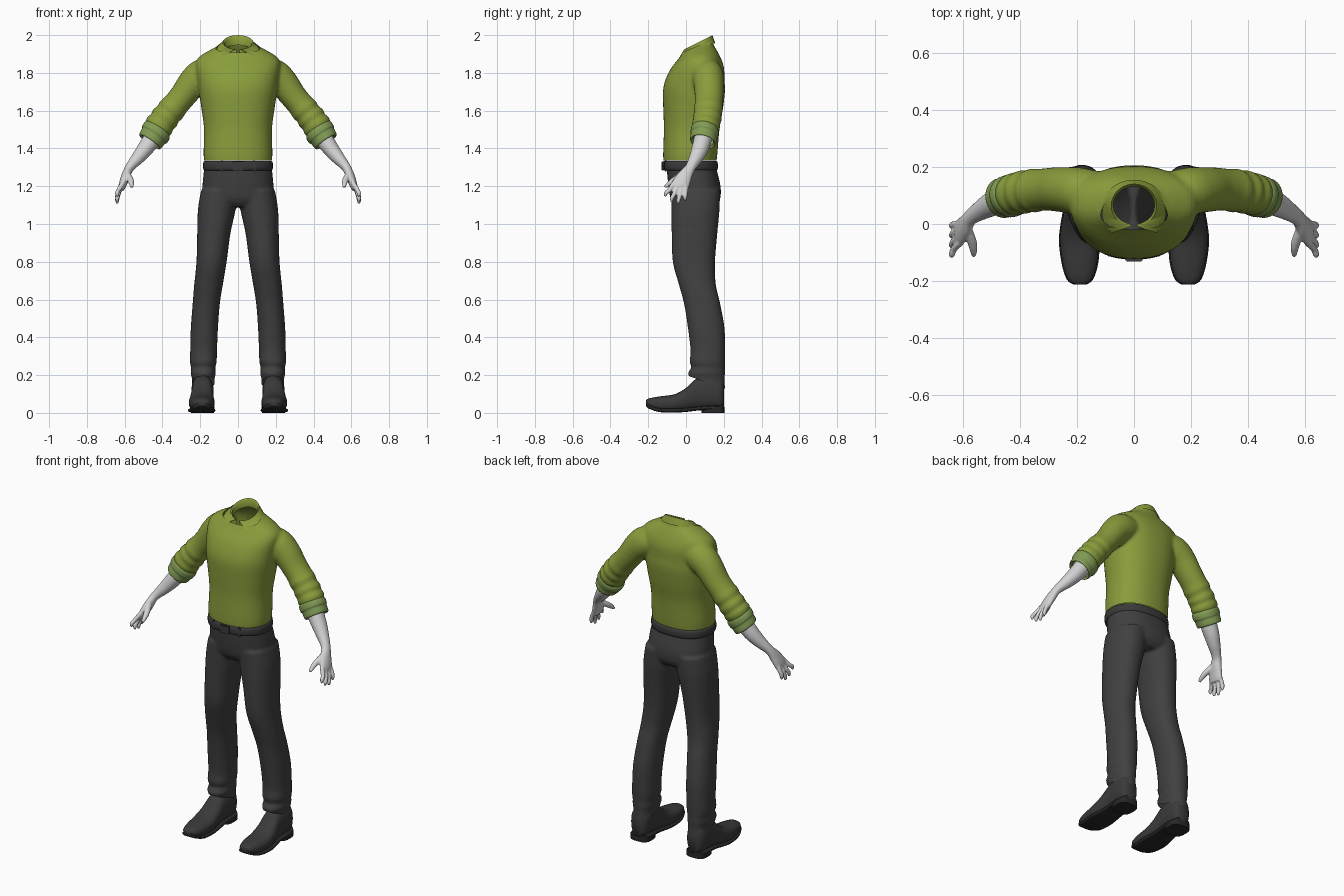
import bpy, bmesh, math
from mathutils import Vector

default_cube = bpy.data.objects.get("Cube")
if default_cube:
    bpy.data.objects.remove(default_cube, do_unlink=True)

X, Y, Z = Vector((1, 0, 0)), Vector((0, 1, 0)), Vector((0, 0, 1))


def material(name, color):
    mat = bpy.data.materials.new(name)
    mat.use_nodes = True
    mat.diffuse_color = (*color, 1)
    shader = mat.node_tree.nodes["Principled BSDF"]
    shader.inputs["Base Color"].default_value = (*color, 1)
    shader.inputs["Roughness"].default_value = .8
    return mat


green = material("shirt green", (.25, .335, .045))
pale_green = material("cuff green", (.22, .33, .09))
charcoal = material("trouser charcoal", (.052, .052, .053))
leather = material("dark leather", (.042, .042, .043))
rubber = material("sole black", (.02, .02, .02))
skin = material("pale grey skin", (.65, .65, .65))


def refine(stations, steps=4):
    """Catmull-Rom interpolation through the stations."""
    result = []
    last = len(stations) - 1
    for i in range(last):
        a, b, c, d = (stations[min(max(i + k, 0), last)] for k in (-1, 0, 1, 2))
        for s in range(steps):
            t = s / steps
            result.append([q + .5 * t * (r - p + t * (2 * p - 5 * q + 4 * r - e + t * (3 * (q - r) + e - p)))
                           for p, q, r, e in zip(a, b, c, d)])
    return result + [list(stations[-1])]


def loft(bm, stations, axis=None, ref=Y, power=2, sides=32, capped=True, steps=4):
    """Skin oval rings; each station is x, y, z, radius along ref, other radius."""
    stations = refine(stations, steps)
    centres = [Vector(s[:3]) for s in stations]
    rings, faces = [], []
    for i, s in enumerate(stations):
        tangent = axis or (centres[min(i + 1, len(centres) - 1)] - centres[max(i - 1, 0)]).normalized()
        u = (ref - tangent * ref.dot(tangent)).normalized()
        v = tangent.cross(u)
        ring = []
        for k in range(sides):
            c, n = math.cos(math.tau * k / sides), math.sin(math.tau * k / sides)
            pu = math.copysign(abs(c) ** (2 / power), c) * s[3]
            pv = math.copysign(abs(n) ** (2 / power), n) * s[4]
            ring.append(bm.verts.new(centres[i] + u * pu + v * pv))
        rings.append(ring)
    for low, high in zip(rings, rings[1:]):
        for k in range(sides):
            j = (k + 1) % sides
            faces.append(bm.faces.new((low[k], low[j], high[j], high[k])))
    if capped:
        faces += [bm.faces.new(rings[0]), bm.faces.new(rings[-1])]
    bmesh.ops.recalc_face_normals(bm, faces=faces)


def finish(bm, name, mat, angle=50):
    mesh = bpy.data.meshes.new(name)
    bm.to_mesh(mesh)
    bm.free()
    mesh.materials.append(mat)
    obj = bpy.data.objects.new(name, mesh)
    bpy.context.collection.objects.link(obj)
    bpy.ops.object.select_all(action='DESELECT')
    obj.select_set(True)
    bpy.context.view_layer.objects.active = obj
    bpy.ops.object.shade_smooth_by_angle(angle=math.radians(angle))
    return obj


def fuse(bm, name, mat, voxel, smoothing, cuts=()):
    """Melt overlapping lofts into one skin, then trim its openings."""
    body = finish(bm, name + " base", mat)
    remesh = body.modifiers.new("melt", 'REMESH')
    remesh.mode, remesh.voxel_size = 'VOXEL', voxel
    relax = body.modifiers.new("relax", 'SMOOTH')
    relax.factor, relax.iterations = .5, smoothing
    evaluated = body.evaluated_get(bpy.context.evaluated_depsgraph_get())
    skin_bm = bmesh.new()
    skin_bm.from_mesh(evaluated.to_mesh())
    evaluated.to_mesh_clear()
    bpy.data.objects.remove(body, do_unlink=True)
    for point, normal in cuts:
        bmesh.ops.bisect_plane(skin_bm, geom=skin_bm.verts[:] + skin_bm.edges[:] + skin_bm.faces[:],
                               plane_co=point, plane_no=normal, clear_outer=True)
    return finish(skin_bm, name, mat, 70)


def flip(stations, side):
    return [(side * s[0], *s[1:]) for s in stations]


def block(name, mat, centre, size):
    bm = bmesh.new()
    bmesh.ops.create_cube(bm, size=1)
    for v in bm.verts:
        v.co = Vector([c + p * d for c, p, d in zip(centre, v.co, size)])
    bmesh.ops.bevel(bm, geom=bm.edges[:], offset=.003, segments=2, affect='EDGES')
    finish(bm, name, mat, 30)


# Shirt: torso and both sleeves, with gathered folds above the cuffs
torso = [(0, .02, 1.29, .135, .172), (0, .022, 1.36, .143, .182), (0, .03, 1.5, .147, .18),
         (0, .037, 1.6, .157, .192), (0, .042, 1.7, .164, .207), (0, .047, 1.76, .157, .213),
         (0, .06, 1.82, .142, .222), (0, .07, 1.86, .122, .222), (0, .075, 1.89, .104, .2),
         (0, .075, 1.92, .088, .15), (0, .07, 1.95, .075, .1), (0, .07, 1.99, .07, .085)]
sleeve = [(.13, .11, 1.8, .075, .075), (.19, .115, 1.785, .083, .088), (.24, .12, 1.745, .08, .08),
          (.29, .122, 1.68, .076, .071), (.33, .12, 1.632, .074, .07), (.355, .117, 1.602, .078, .075),
          (.37, .115, 1.583, .071, .069), (.388, .112, 1.56, .078, .078), (.402, .108, 1.54, .071, .07),
          (.418, .105, 1.518, .076, .079), (.44, .1, 1.485, .06, .06)]
bm = bmesh.new()
loft(bm, torso, axis=Z, power=2.25, sides=48)
for side in (1, -1):
    loft(bm, flip(sleeve, side))
fuse(bm, "shirt", green, .009, 5,
     [((0, .065, 1.945), (0, -.45, 1)), ((0, 0, 1.335), (0, 0, -1))])

# Turned-up cuffs
cuff = [(.42, .103, 1.508, .066, .066), (.427, .101, 1.497, .074, .079), (.442, .096, 1.474, .074, .079),
        (.447, .095, 1.466, .07, .073), (.462, .091, 1.443, .071, .07), (.468, .089, 1.434, .066, .064),
        (.462, .091, 1.443, .054, .054)]
for side, label in ((1, "left"), (-1, "right")):
    bm = bmesh.new()
    lean = Vector((side * .56, -.2, -.8)).normalized()
    loft(bm, flip(cuff, side), axis=lean, capped=False, steps=3)
    finish(bm, label + " cuff", pale_green)

# Folded collar with two points at the front
bm = bmesh.new()
count = 48
rows = ((.076, .07, -.05, .12), (.072, .066, -.006, .12), (.08, .075, 0, .15), (.108, .09, -.025, .6))
grid = []
for rx, ry, drop, gap in rows:
    line = []
    for i in range(count + 1):
        a = gap + (math.tau - 2 * gap) * i / count
        front = max(0, 1 - min(i, count - i) / 9)
        spread = 1 + (.3 * front if gap > .5 else 0)
        x, y = rx * spread * math.sin(a), -ry * spread * math.cos(a)
        back = .025 * max(0, y / ry) if gap > .5 else 0
        line.append(bm.verts.new((x, .065 + y, 1.962 + .5 * y + drop - back)))
    grid.append(line)
for low, high in zip(grid, grid[1:]):
    for i in range(count):
        bm.faces.new((low[i], low[i + 1], high[i + 1], high[i]))
bmesh.ops.recalc_face_normals(bm, faces=bm.faces[:])
finish(bm, "collar", green, 60)

# Trousers: hips and legs, cut at a slant above the shoes
hips = [(0, .02, 1.36, .13, .172), (0, .03, 1.29, .132, .18), (0, .045, 1.2, .138, .188),
        (0, .05, 1.13, .13, .185), (0, .05, 1.09, .1, .15)]
leg = [(.1, .05, 1.18, .13, .095), (.112, .05, 1.08, .128, .1), (.128, .045, .95, .121, .088),
       (.14, .042, .8, .112, .08), (.156, .06, .68, .098, .076), (.168, .085, .58, .096, .072),
       (.178, .107, .45, .097, .072), (.182, .116, .33, .092, .071), (.184, .113, .27, .094, .071),
       (.184, .117, .24, .089, .064), (.184, .108, .21, .099, .067), (.184, .112, .18, .093, .06),
       (.184, .11, .1, .098, .063)]
bm = bmesh.new()
loft(bm, hips, axis=Z, power=2.3, sides=48)
for side in (1, -1):
    loft(bm, flip(leg, side), axis=Z, power=2.2)
fuse(bm, "trousers", charcoal, .009, 5,
     [((0, 0, 1.325), (0, 0, 1)), ((0, .1, .165), (0, -.35, -1))])

# Belt with buckle and loops
bm = bmesh.new()
belt = [(0, .022, z, .141 + grow, .179 + grow)
        for z, grow in ((1.283, -.008), (1.286, .003), (1.308, .006), (1.33, .003), (1.334, -.008))]
loft(bm, belt, axis=Z, power=2.3, sides=48, capped=False, steps=2)
finish(bm, "belt", leather)
block("belt buckle", leather, (0, -.125, 1.308), (.06, .012, .048))
for side, label in ((1, "left"), (-1, "right")):
    block(label + " front belt loop", leather, (side * .085, -.107, 1.308), (.014, .014, .058))

# Forearms and hands
forearm = [(.44, .095, 1.47, .048, .05), (.49, .075, 1.4, .045, .043), (.53, .053, 1.35, .037, .035),
           (.575, .022, 1.297, .028, .024), (.595, -.008, 1.25, .04, .024),
           (.612, -.03, 1.205, .047, .02), (.618, -.035, 1.18, .04, .014)]
thumb = [(.588, -.015, 1.265, .018, .018), (.57, -.06, 1.235, .017, .016),
         (.564, -.088, 1.215, .014, .013), (.563, -.112, 1.195, .008, .008)]
finger_rows = ((-.066, -.108, 1.145), (-.043, -.075, 1.118), (-.02, -.04, 1.108), (.002, -.005, 1.125))
for side, label in ((1, "left"), (-1, "right")):
    bm = bmesh.new()
    loft(bm, flip(forearm, side))
    loft(bm, flip(thumb, side), ref=X, sides=16)
    for root, tip, end in finger_rows:
        middle = (root + tip) / 2
        finger = [(.61, root, 1.215, .012, .013), (.632, middle, (1.215 + end) / 2, .012, .012),
                  (.64, tip, end + .018, .011, .011), (.638, tip, end, .006, .006)]
        loft(bm, flip(finger, side), sides=16)
    fuse(bm, label + " hand", skin, .005, 2)

# Shoes: rounded uppers, thin soles and block heels
shoe = [(.19, -.213, .052, .018, .014), (.19, -.195, .051, .042, .026), (.19, -.14, .047, .06, .04),
        (.192, -.06, .052, .068, .047), (.191, 0, .07, .063, .062), (.188, .06, .1, .057, .085),
        (.188, .13, .11, .059, .09), (.188, .18, .105, .053, .085), (.188, .2, .1, .035, .07)]
for side, label in ((1, "left"), (-1, "right")):
    bm = bmesh.new()
    loft(bm, flip(shoe, side), axis=Y, ref=X, power=2.4)
    finish(bm, label + " shoe", leather, 60)
    bm = bmesh.new()
    sole = [(x, y, z - rz + .008, rx + .004, .011) for x, y, z, rx, rz in shoe]
    loft(bm, flip(sole, side), axis=Y, ref=X, power=4)
    finish(bm, label + " sole", rubber, 40)
    bm = bmesh.new()
    heel = [(side * .188, .143, z, .06, .061) for z in (0, .032)]
    loft(bm, heel, axis=Z, power=3.2, steps=1)
    finish(bm, label + " heel", rubber, 40)
